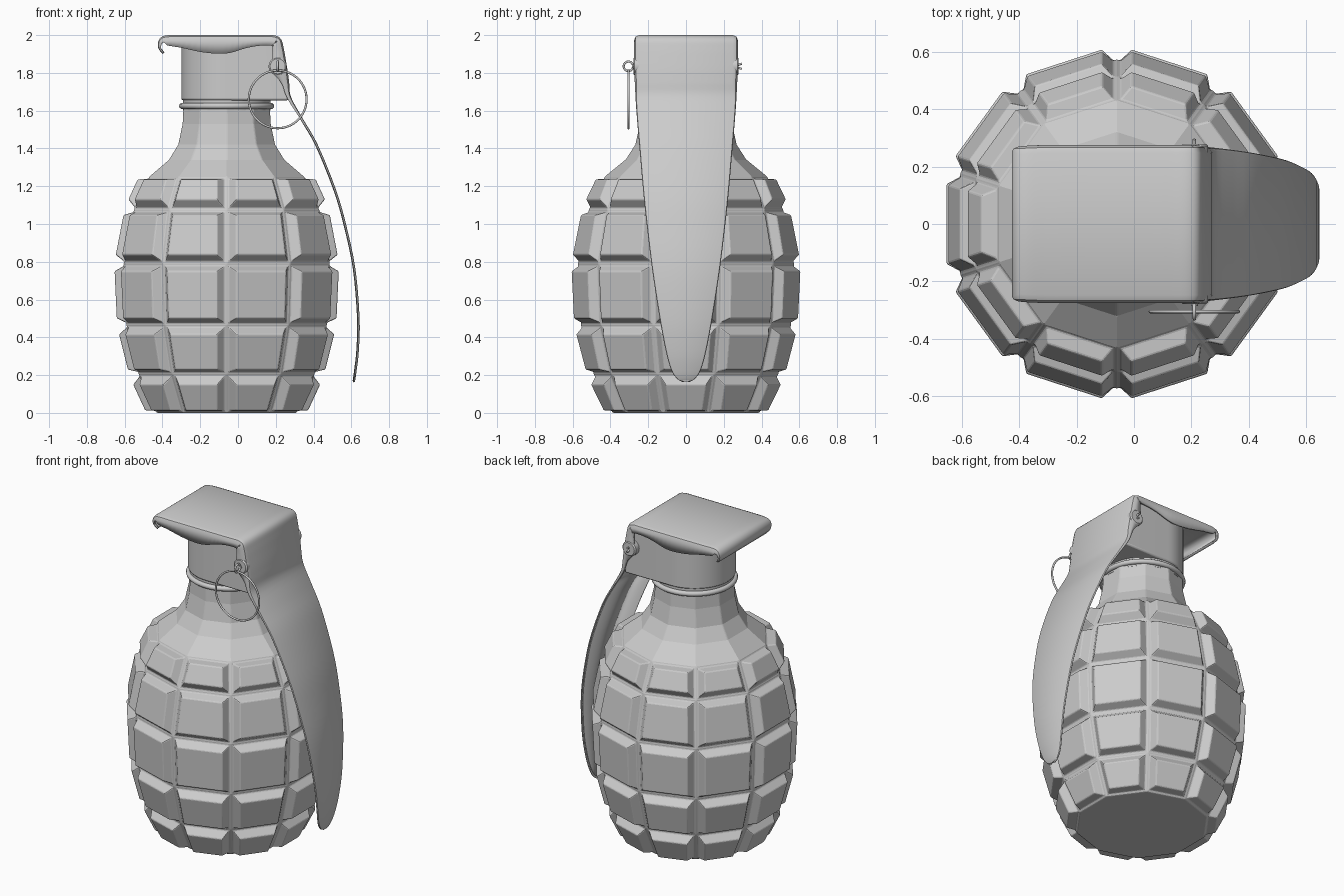
import bpy, bmesh, math
from mathutils import Vector

if "Cube" in bpy.data.objects:
    bpy.data.objects.remove(bpy.data.objects["Cube"])

CX = -0.06  # body axis


def finish(name, bm, angle=None, bevel=0, segs=2):
    bmesh.ops.recalc_face_normals(bm, faces=bm.faces)
    me = bpy.data.meshes.new(name)
    bm.to_mesh(me)
    bm.free()
    ob = bpy.data.objects.new(name, me)
    bpy.context.collection.objects.link(ob)
    if bevel:
        m = ob.modifiers.new("bevel", 'BEVEL')
        m.width, m.segments, m.limit_method = bevel, segs, 'ANGLE'
        m.angle_limit = math.radians(25)
    if angle:
        bpy.ops.object.select_all(action='DESELECT')
        ob.select_set(True)
        bpy.context.view_layer.objects.active = ob
        bpy.ops.object.shade_smooth_by_angle(angle=math.radians(angle))
    return ob


def loft(bm, rings, caps=True):
    vs = [[bm.verts.new(p) for p in r] for r in rings]
    n = len(vs[0])
    rows = [[bm.faces.new((a[i], a[(i + 1) % n], b[(i + 1) % n], b[i])) for i in range(n)]
            for a, b in zip(vs, vs[1:])]
    if caps:
        bm.faces.new(vs[0][::-1])
        bm.faces.new(vs[-1])
    return rows


def tube(name, pts, r, cyclic=False):
    cu = bpy.data.curves.new(name, 'CURVE')
    cu.dimensions = '3D'
    cu.bevel_depth, cu.bevel_resolution, cu.use_fill_caps = r, 3, True
    sp = cu.splines.new('POLY')
    sp.points.add(len(pts) - 1)
    for p, c in zip(sp.points, pts):
        p.co = (*c, 1)
    sp.use_cyclic_u = cyclic
    sp.use_smooth = True
    ob = bpy.data.objects.new(name, cu)
    bpy.context.collection.objects.link(ob)
    return ob


def circle(c, r, u, v, n=48):
    c, u, v = Vector(c), Vector(u), Vector(v)
    return [c + r * (u * math.cos(2 * math.pi * i / n) + v * math.sin(2 * math.pi * i / n))
            for i in range(n)]


# ten-sided body: (z, face distance), first five bands become raised blocks
profile = [(0, .37), (.205, .465), (.465, .53), (.79, .545), (1.075, .49), (1.25, .41),
           (1.34, .305), (1.42, .256), (1.53, .233), (1.63, .228)]
bm = bmesh.new()
rings = []
for z, a in profile:
    R = a / math.cos(math.radians(18))
    rings.append([(CX + R * math.cos(math.radians(90 + 36 * i)),
                   R * math.sin(math.radians(90 + 36 * i)), z) for i in range(10)])
rows = loft(bm, rings)
bm.normal_update()
blocks = [f for row in rows[:5] for f in row]
bmesh.ops.inset_individual(bm, faces=blocks, thickness=0.012, depth=0, use_even_offset=True)
bmesh.ops.inset_individual(bm, faces=blocks, thickness=0.026, depth=0.05, use_even_offset=True)
finish("segmented_body", bm, bevel=0.007)

# collar ring between neck and head
tube("neck_collar", circle((CX, 0, 1.625), .236, (1, 0, 0), (0, 1, 0), 64), .016, True)

# fuze head: round at the left, square at the lever side
def head_ring(z, xr):
    arc = [(CX + .24 * math.cos(math.radians(a)), .24 * math.sin(math.radians(a)), z)
           for a in range(90, 271, 6)]
    return arc + [(xr, -.24, z), (xr, .24, z)]

bm = bmesh.new()
loft(bm, [head_ring(1.655, .268), head_ring(1.975, .215)])
finish("fuze_head", bm, 35, 0.01)
bm = bmesh.new()
loft(bm, [circle((CX, 0, z), .232, (1, 0, 0), (0, 1, 0)) for z in (1.6, 1.67)])
finish("head_base", bm, 35)

# safety lever stations: x, z, half width, flange depth
stations = [(-.395, 1.905, .245, .004), (-.416, 1.935, .255, .008), (-.413, 1.97, .262, .02),
            (-.385, 1.991, .265, .045), (-.3, 1.993, .268, .06), (-.18, 1.993, .268, .085),
            (-.06, 1.993, .268, .09), (.05, 1.993, .268, .06), (.13, 1.993, .268, .048),
            (.19, 1.992, .268, .05), (.222, 1.975, .268, .05), (.235, 1.93, .268, .055),
            (.246, 1.87, .268, .068), (.256, 1.81, .267, .07), (.264, 1.75, .264, .035),
            (.274, 1.67, .26, .014), (.337, 1.555, .252, .006), (.417, 1.415, .24, .004),
            (.512, 1.18, .22, .004), (.567, .99, .2, .004), (.615, .76, .172, .004),
            (.637, .5, .132, .004), (.633, .33, .1, .004), (.622, .23, .072, .004),
            (.616, .185, .042, .004), (.613, .168, .012, .004)]
S = [Vector(s) for s in stations]
S = [2 * S[0] - S[1]] + S + [2 * S[-1] - S[-2]]
path = []
for p0, p1, p2, p3 in zip(S, S[1:], S[2:], S[3:]):
    for k in range(4):
        t = k / 4
        path.append(.5 * (2 * p1 + (p2 - p0) * t + (2 * p0 - 5 * p1 + 4 * p2 - p3) * t ** 2
                          + (3 * p1 - p0 - 3 * p2 + p3) * t ** 3))
path.append(S[-2])
bm = bmesh.new()
prev = None
for i, (x, z, w, d) in enumerate(path):
    a, b = path[max(i - 1, 0)], path[min(i + 1, len(path) - 1)]
    T = Vector((b[0] - a[0], b[1] - a[1])).normalized()
    d = max(d, .003)
    c = min(.022, d * .6)
    c2 = min(c, w * .5)
    half = [(w, d), (w, c), (w - c2 * .3, c * .3), (w - c2, 0)]
    row = [bm.verts.new((x + T[1] * e, y, z - T[0] * e))
           for y, e in [(-y, e) for y, e in half] + half[::-1]]
    if prev:
        for j in range(7):
            bm.faces.new((prev[j], prev[j + 1], row[j + 1], row[j]))
    prev = row
lever = finish("safety_lever", bm, 40)
sol = lever.modifiers.new("thickness", 'SOLIDIFY')
sol.thickness, sol.offset = .014, 0

# pin tabs on both sides of the lever
PX, PZ = .21, 1.835
for s, side in ((-1, "front"), (1, "back")):
    bm = bmesh.new()
    loft(bm, [circle((PX, s * y, PZ), r, (1, 0, 0), (0, 0, 1), 32)
              for y, r in ((.235, .048), (.272, .048), (.279, .04))])
    finish("pin_tab_" + side, bm, 35)

# split pin with eyelet, spread ends and pull ring
tube("split_pin", [(PX, -.285, PZ), (PX, .27, PZ)], .012)
for s in (-1, 1):
    tube("pin_end", [(PX, .265, PZ + s * .004), (PX, .295, PZ + s * .014)], .006)
tube("pin_eyelet", circle((PX, -.305, PZ), .025, (0, 1, 0), (0, 0, 1), 24), .006, True)
tube("pull_ring", circle((PX, -.305, 1.66), .153, (1, 0, 0), (0, 0, 1), 64), .006, True)
